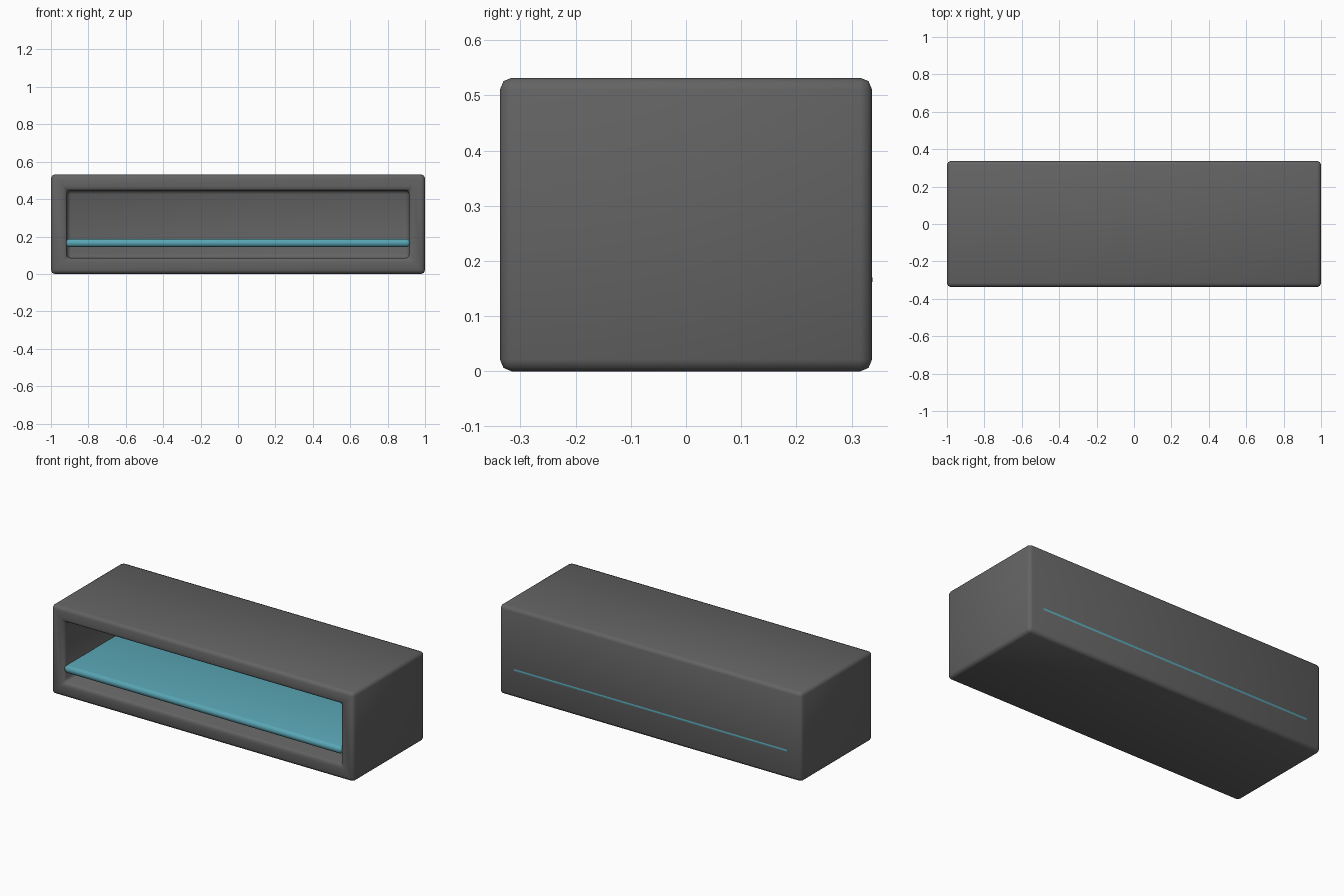
import bpy
import bmesh
from mathutils import Vector

default = bpy.data.objects.get("Cube")
if default:
    bpy.data.objects.remove(default, do_unlink=True)

LENGTH, DEPTH, HEIGHT = 2.0, 0.674, 0.532
WALL, BACK = 0.085, 0.025


def make_material(name, color):
    mat = bpy.data.materials.new(name)
    mat.use_nodes = True
    mat.diffuse_color = color
    mat.node_tree.nodes["Principled BSDF"].inputs["Base Color"].default_value = color
    return mat


def box_bmesh(size, center):
    bm = bmesh.new()
    bmesh.ops.create_cube(bm, size=1)
    bmesh.ops.scale(bm, vec=size, verts=bm.verts)
    bmesh.ops.translate(bm, vec=center, verts=bm.verts)
    return bm


def finish(bm, name, mat, bevel, segments):
    """Turn the bmesh into an object with rounded, smooth-shaded edges."""
    edges = [e for e in bm.edges if e.calc_face_angle(0) > 0.5]
    bmesh.ops.bevel(bm, geom=edges, offset=bevel, segments=segments,
                    profile=0.5, affect='EDGES', clamp_overlap=True)
    bmesh.ops.recalc_face_normals(bm, faces=bm.faces)
    mesh = bpy.data.meshes.new(name)
    bm.to_mesh(mesh)
    bm.free()
    obj = bpy.data.objects.new(name, mesh)
    bpy.context.collection.objects.link(obj)
    mesh.materials.append(mat)
    bpy.ops.object.select_all(action='DESELECT')
    obj.select_set(True)
    bpy.context.view_layer.objects.active = obj
    bpy.ops.object.shade_smooth_by_angle(angle=0.9)
    return obj


grey = make_material("dark grey", (0.125, 0.125, 0.125, 1))
teal = make_material("teal", (0.1, 0.38, 0.46, 1))

# Cabinet: a box whose front face is inset and pushed back to hollow it out
bm = box_bmesh((LENGTH, DEPTH, HEIGHT), (0, 0, HEIGHT / 2))
bm.normal_update()
front = min(bm.faces, key=lambda f: f.calc_center_median().y)
bmesh.ops.inset_region(bm, faces=[front], thickness=WALL, use_even_offset=True)
result = bmesh.ops.extrude_face_region(bm, geom=[front])
pushed = [v for v in result["geom"] if isinstance(v, bmesh.types.BMVert)]
bmesh.ops.translate(bm, vec=Vector((0, DEPTH - BACK, 0)), verts=pushed)
if front.is_valid:
    bmesh.ops.delete(bm, geom=[front], context='FACES_ONLY')
bm.normal_update()
finish(bm, "cabinet", grey, 0.021, 2)

# Shelf: a rounded board over the full depth, its back edge just showing
bm = box_bmesh((1.84, DEPTH + 0.001, 0.044), (0, 0.0005, 0.166))
finish(bm, "shelf", teal, 0.0195, 3)
